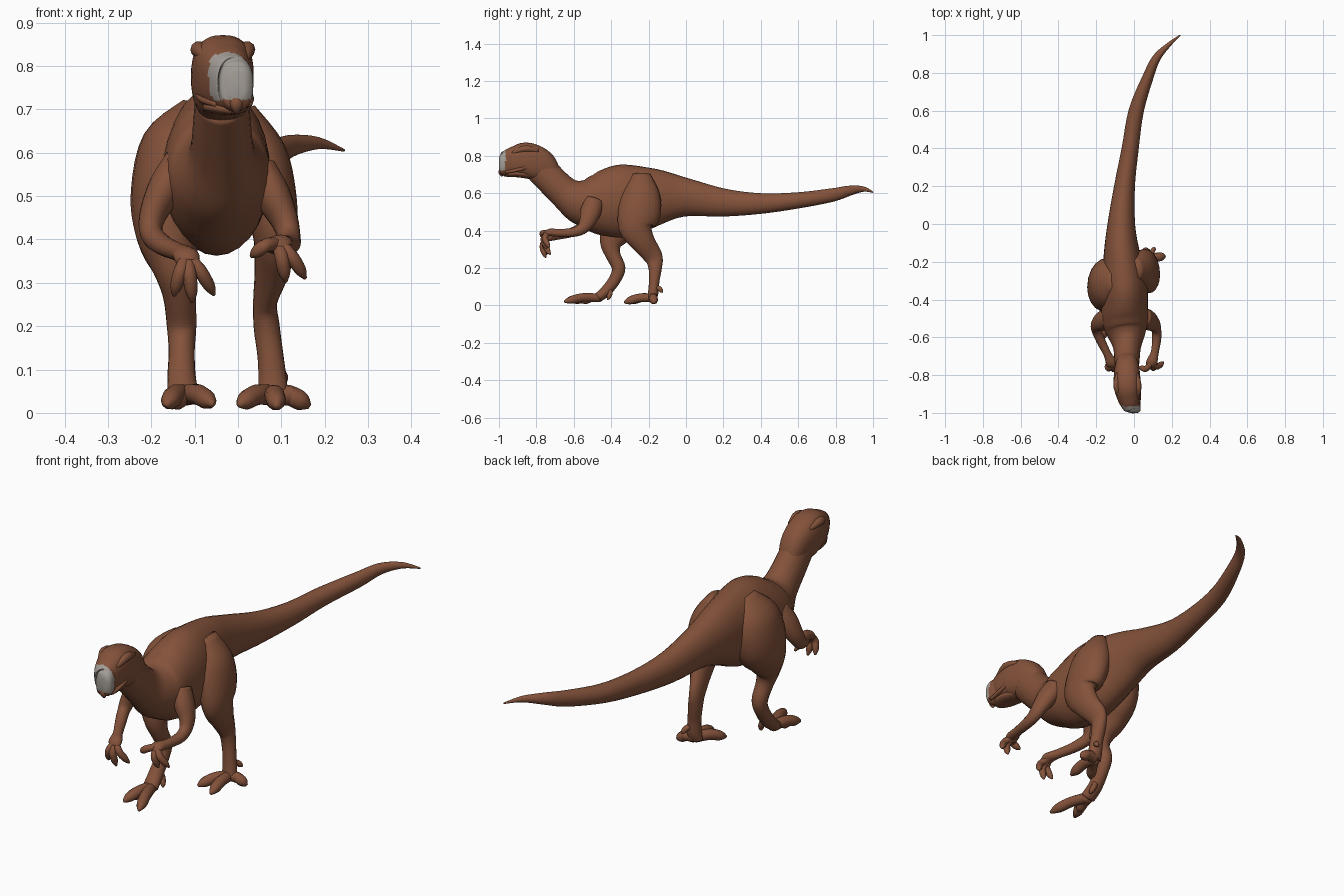
import bpy
import bmesh
import math
from mathutils import Vector

default_cube = bpy.data.objects.get("Cube")
if default_cube:
    bpy.data.objects.remove(default_cube, do_unlink=True)


def make_material(name, colour):
    material = bpy.data.materials.new(name)
    material.use_nodes = True
    material.diffuse_color = colour
    shader = material.node_tree.nodes["Principled BSDF"]
    shader.inputs["Base Color"].default_value = colour
    shader.inputs["Roughness"].default_value = .8
    return material


BROWN = make_material("brown_skin", (.23, .085, .043, 1))
GREY = make_material("grey_snout", (.36, .33, .30, 1))


def spline(stations, steps):
    """Smoothly interpolate station tuples of any length."""
    rows = [Vector(s) for s in stations]
    rows = [rows[0]] + rows + [rows[-1]]
    result = []
    for a, b, c, d in zip(rows, rows[1:], rows[2:], rows[3:]):
        for k in range(steps):
            t = k / steps
            result.append(b + (c - a) * (t / 2)
                          + (a * 2 - b * 5 + c * 4 - d) * (t * t / 2)
                          + (b * 3 - a - c * 3 + d) * (t * t * t / 2))
    result.append(rows[-1])
    return result


def loft(name, stations, sides=16, steps=4, square=1.0):
    """Skin elliptical rings; a station is x, y, z, side radius, depth radius."""
    rows = spline(stations, steps)
    centres = [Vector(r[:3]) for r in rows]
    bm = bmesh.new()
    rings = []
    for i, row in enumerate(rows):
        ahead = centres[min(i + 1, len(rows) - 1)]
        behind = centres[max(i - 1, 0)]
        tangent = (ahead - behind).normalized()
        axis = Vector((1, 0, 0))
        side = axis - tangent * axis.dot(tangent)
        if side.length < .3:
            side = tangent.orthogonal()
        side.normalize()
        depth = tangent.cross(side)
        ring = []
        for k in range(sides):
            angle = math.tau * k / sides
            c, s = math.cos(angle), math.sin(angle)
            u = math.copysign(abs(c) ** square, c) * max(row[3], .002)
            v = math.copysign(abs(s) ** square, s) * max(row[4], .002)
            ring.append(bm.verts.new(centres[i] + side * u + depth * v))
        rings.append(ring)
    for first, second in zip(rings, rings[1:]):
        for k in range(sides):
            n = (k + 1) % sides
            bm.faces.new((first[k], first[n], second[n], second[k]))
    bm.faces.new(rings[0])
    bm.faces.new(rings[-1])
    bmesh.ops.recalc_face_normals(bm, faces=bm.faces)
    mesh = bpy.data.meshes.new(name)
    bm.to_mesh(mesh)
    bm.free()
    obj = bpy.data.objects.new(name, mesh)
    bpy.context.collection.objects.link(obj)
    mesh.materials.append(BROWN)
    mesh.materials.append(GREY)
    for polygon in mesh.polygons:
        polygon.use_smooth = True
    return obj


def tube(name, points, radii):
    """Round tapering tube through a few points."""
    return loft(name, [(*p, r, r) for p, r in zip(points, radii)], sides=10)


def digit(name, root, tip, arch, radius):
    """Toe or finger: bulging knuckle, then a pointed claw."""
    root, tip = Vector(root), Vector(tip)
    knuckle = root.lerp(tip, .45) + Vector(arch)
    pad = root.lerp(tip, .8) + Vector(arch) * .5
    tube(name, (root, knuckle, pad, tip),
         (radius, radius, radius * .9, radius * .25))


# Tail, torso and neck in one skin
loft("body", [
    (.245, 1, .605, .003, .003),
    (.185, .95, .622, .012, .014),
    (.12, .88, .615, .022, .026),
    (.075, .78, .59, .029, .036),
    (.012, .6, .562, .04, .043),
    (-.02, .4, .545, .045, .055),
    (-.05, .2, .55, .055, .075),
    (-.067, 0, .578, .073, .103),
    (-.065, -.15, .58, .095, .15),
    (-.05, -.32, .56, .12, .195),
    (-.05, -.45, .548, .125, .175),
    (-.045, -.53, .552, .12, .14),
    (-.04, -.585, .565, .1, .115),
    (-.037, -.645, .6, .075, .088),
    (-.037, -.715, .665, .067, .082),
    (-.037, -.775, .73, .062, .085),
], sides=28)

# Boxy head with a blunt snout
head = loft("head", [
    (-.037, -.72, .69, .05, .06),
    (-.037, -.775, .745, .066, .088),
    (-.036, -.85, .778, .072, .093),
    (-.028, -.91, .772, .063, .081),
    (-.018, -.95, .762, .051, .07),
    (-.006, -.972, .757, .042, .063),
    (-.004, -.992, .757, .036, .052),
    (-.004, -1, .757, .02, .032),
], sides=40, steps=5, square=.8)
for face in head.data.polygons:
    if face.center.y < -.965 and face.center.z > .722:
        face.material_index = 1

# Lower jaw and hooked beak tip
loft("lower_jaw", [
    (-.035, -.83, .7, .045, .025),
    (-.03, -.9, .705, .052, .02),
    (-.018, -.95, .703, .042, .016),
    (-.01, -.972, .7, .02, .01),
])
tube("beak_hook", ((-.004, -.975, .73), (-.004, -.987, .71), (-.004, -.983, .69)),
     (.022, .017, .004))

# Brows and lips on both sides of the head
for side, sign in (("right", -1), ("left", 1)):
    tube(side + "_brow",
         ((-.036 + sign * .05, -.79, .825), (-.035 + sign * .056, -.86, .838),
          (-.025 + sign * .042, -.93, .815)), (.01, .019, .008))
    tube(side + "_lip",
         ((-.036 + sign * .06, -.83, .745), (-.028 + sign * .055, -.9, .725),
          (-.012 + sign * .038, -.965, .712)), (.006, .01, .007))

# Right leg, striding forward
loft("right_leg", [
    (-.1, -.3, .71, .03, .05),
    (-.13, -.31, .62, .09, .125),
    (-.155, -.33, .5, .093, .138),
    (-.16, -.37, .41, .075, .1),
    (-.145, -.4, .33, .05, .06),
    (-.135, -.39, .27, .038, .04),
    (-.13, -.36, .2, .034, .036),
    (-.13, -.38, .14, .03, .032),
    (-.13, -.425, .08, .033, .03),
    (-.125, -.47, .042, .036, .026),
], sides=20)

# Left leg, trailing
loft("left_leg", [
    (.01, -.24, .7, .03, .05),
    (.04, -.24, .6, .07, .1),
    (.065, -.25, .5, .07, .115),
    (.085, -.27, .42, .053, .092),
    (.08, -.23, .34, .042, .065),
    (.063, -.175, .26, .028, .05),
    (.066, -.165, .2, .03, .036),
    (.075, -.17, .13, .03, .028),
    (.08, -.175, .07, .033, .028),
    (.08, -.185, .035, .036, .025),
], sides=20)

# Toes and dewclaws
toe_arch = (0, 0, .012)
right_ball, left_ball = (-.125, -.46, .04), (.08, -.18, .04)
for name, tip in (("outer", (-.165, -.61, .018)), ("middle", (-.145, -.56, .016)),
                  ("inner", (-.058, -.65, .02))):
    digit("right_toe_" + name, right_ball, tip, toe_arch, .024)
for name, tip in (("outer", (.165, -.17, .014)), ("middle", (.09, -.33, .015)),
                  ("inner", (.002, -.3, .018))):
    digit("left_toe_" + name, left_ball, tip, toe_arch, .024)
digit("right_dewclaw", (-.12, -.41, .1), (-.095, -.42, .03), (0, .01, 0), .013)
digit("left_dewclaw", (.085, -.165, .09), (.11, -.125, .07), toe_arch, .013)

# Arms
loft("right_arm", [
    (-.13, -.49, .58, .04, .05),
    (-.165, -.51, .52, .042, .055),
    (-.195, -.53, .46, .032, .042),
    (-.2, -.56, .415, .026, .03),
    (-.175, -.62, .388, .024, .024),
    (-.14, -.69, .372, .021, .021),
    (-.12, -.735, .362, .03, .02),
    (-.115, -.75, .345, .026, .016),
])
loft("left_arm", [
    (.05, -.49, .56, .04, .05),
    (.08, -.51, .5, .042, .055),
    (.107, -.53, .445, .032, .042),
    (.118, -.56, .407, .026, .03),
    (.12, -.61, .39, .024, .024),
    (.11, -.68, .388, .021, .021),
    (.095, -.73, .39, .03, .02),
    (.09, -.75, .375, .026, .016),
])

# Curled fingers
finger_arch = (0, -.025, .01)
for name, tip in (("outer", (-.148, -.745, .27)), ("middle", (-.105, -.75, .255)),
                  ("inner", (-.055, -.725, .272))):
    digit("right_finger_" + name, (-.118, -.735, .36), tip, finger_arch, .016)
for name, tip in (("outer", (.155, -.73, .31)), ("middle", (.11, -.745, .302)),
                  ("inner", (.03, -.755, .36))):
    digit("left_finger_" + name, (.093, -.73, .39), tip, finger_arch, .016)
